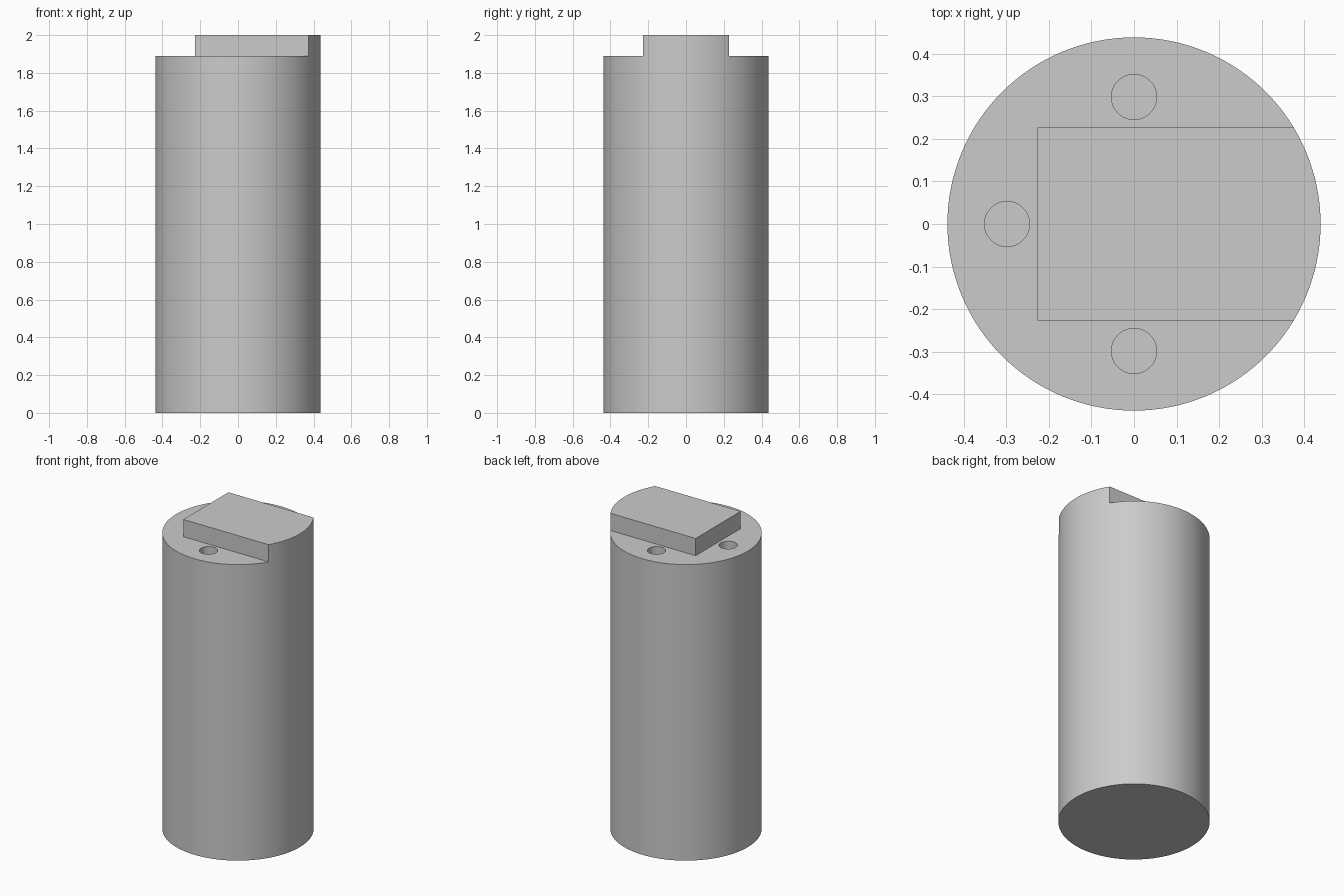
import bpy, bmesh, math
from mathutils import Matrix

RADIUS, HEIGHT, STEP_Z = 0.438, 2.0, 1.89
KEY_HALF = 0.227
HOLE_R, HOLE_RING, HOLE_DEPTH = 0.053, 0.298, 0.2

if "Cube" in bpy.data.objects:
    bpy.data.objects.remove(bpy.data.objects["Cube"], do_unlink=True)

grey = bpy.data.materials.new("plain grey")
grey.use_nodes = True
grey.diffuse_color = (0.6, 0.6, 0.6, 1)
grey.node_tree.nodes["Principled BSDF"].inputs["Base Color"].default_value = (0.6, 0.6, 0.6, 1)


def make_object(name, bm):
    bmesh.ops.recalc_face_normals(bm, faces=bm.faces)
    mesh = bpy.data.meshes.new(name)
    bm.to_mesh(mesh)
    bm.free()
    mesh.materials.append(grey)
    obj = bpy.data.objects.new(name, mesh)
    bpy.context.collection.objects.link(obj)
    return obj


def add_cylinder(bm, radius, low, high, sides, x=0, y=0):
    bmesh.ops.create_cone(bm, cap_ends=True, segments=sides, radius1=radius, radius2=radius,
                          depth=high - low, matrix=Matrix.Translation((x, y, (low + high) / 2)))


def cut(target, cutter):
    cutter.hide_render = True
    mod = target.modifiers.new("cut", "BOOLEAN")
    mod.operation, mod.solver, mod.object = "DIFFERENCE", "EXACT", cutter
    bpy.context.view_layer.objects.active = target
    bpy.ops.object.modifier_apply(modifier=mod.name)
    bpy.data.objects.remove(cutter, do_unlink=True)


# Round body, full height
bm = bmesh.new()
add_cylinder(bm, RADIUS, 0, HEIGHT, 128)
body = make_object("cylinder_body", bm)

# U-shaped cutter leaves the raised key open towards +x
bm = bmesh.new()
k = KEY_HALF
outline = [(1, k), (-k, k), (-k, -k), (1, -k), (1, -1), (-1, -1), (-1, 1), (1, 1)]
face = bm.faces.new([bm.verts.new((x, y, STEP_Z)) for x, y in outline])
walls = bmesh.ops.extrude_face_region(bm, geom=[face])
bmesh.ops.translate(bm, vec=(0, 0, 1),
                    verts=[v for v in walls["geom"] if isinstance(v, bmesh.types.BMVert)])
cut(body, make_object("step_cutter", bm))

# Three blind holes in the lowered ledge
bm = bmesh.new()
for angle in (90, 180, 270):
    a = math.radians(angle)
    add_cylinder(bm, HOLE_R, STEP_Z - HOLE_DEPTH, STEP_Z + 0.05, 48,
                 HOLE_RING * math.cos(a), HOLE_RING * math.sin(a))
cut(body, make_object("hole_cutter", bm))

# Smooth round walls, sharp rims
bpy.ops.object.select_all(action="DESELECT")
body.select_set(True)
bpy.context.view_layer.objects.active = body
bpy.ops.object.shade_smooth_by_angle(angle=math.radians(30))
